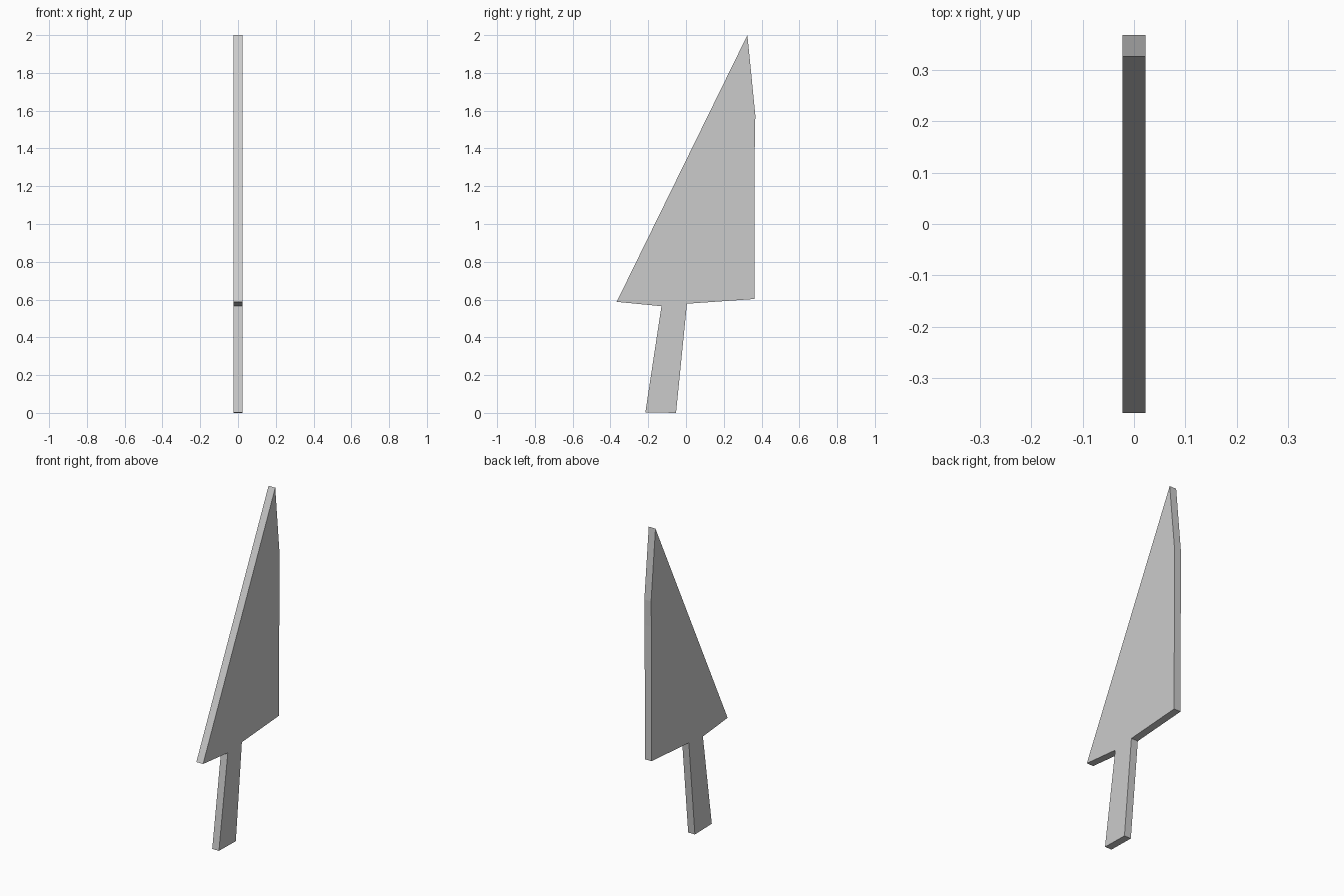
import bpy, bmesh
from mathutils import Vector

if "Cube" in bpy.data.objects:
    bpy.data.objects.remove(bpy.data.objects["Cube"])

HALF = 0.0225  # half thickness along x

# Outline in the y-z plane: triangular blade on a slanted handle
OUTLINE = [
    (-0.215, 0.003), (-0.053, 0.0),                                # handle foot
    (0.005, 0.578),                                                # handle top, rear
    (0.362, 0.603), (0.364, 1.42), (0.367, 1.575), (0.325, 2.0),   # blade back edge
    (-0.367, 0.588),                                               # blade front corner
    (-0.13, 0.565),                                                # handle top, front
]


def flat_plate(name, outline, half):
    """Extrude a y-z outline symmetrically along x."""
    bm = bmesh.new()
    face = bm.faces.new([bm.verts.new((-half, y, z)) for y, z in outline])
    result = bmesh.ops.extrude_face_region(bm, geom=[face], use_keep_orig=True)
    moved = [g for g in result["geom"] if isinstance(g, bmesh.types.BMVert)]
    bmesh.ops.translate(bm, verts=moved, vec=Vector((2 * half, 0, 0)))
    bmesh.ops.recalc_face_normals(bm, faces=bm.faces[:])
    mesh = bpy.data.meshes.new(name)
    bm.to_mesh(mesh)
    bm.free()
    obj = bpy.data.objects.new(name, mesh)
    bpy.context.collection.objects.link(obj)
    return obj


# Blade and handle are one continuous flat plate
flat_plate("blade_with_handle", OUTLINE, HALF)
